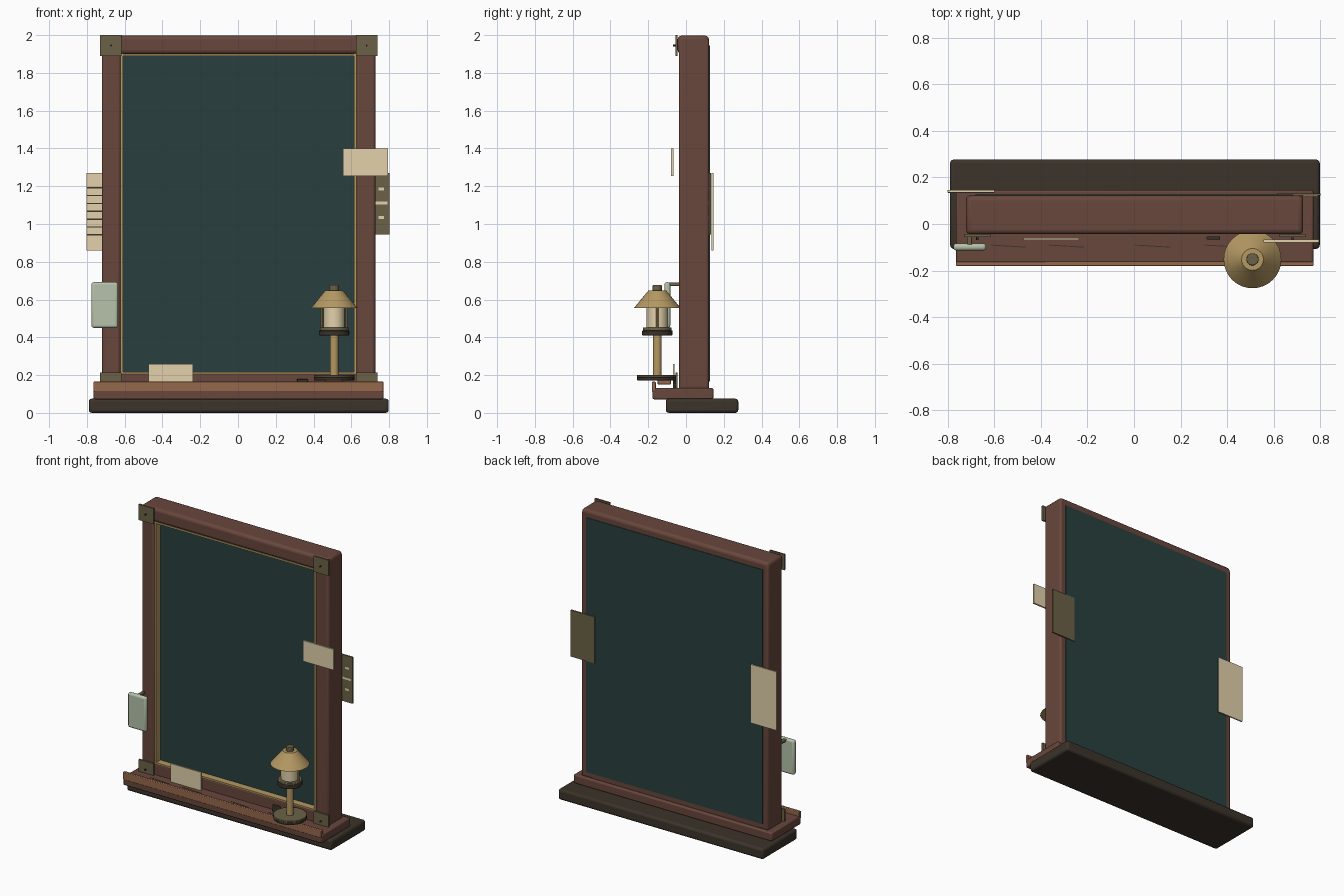
import bpy
import math

cube = bpy.data.objects.get("Cube")
if cube:
    bpy.data.objects.remove(cube, do_unlink=True)


def linear(c):
    c /= 255
    return c / 12.92 if c <= 0.04045 else ((c + 0.055) / 1.055) ** 2.4


def material(name, r, g, b):
    m = bpy.data.materials.new(name)
    m.use_nodes = True
    colour = (linear(r), linear(g), linear(b), 1)
    m.diffuse_color = colour
    m.node_tree.nodes["Principled BSDF"].inputs["Base Color"].default_value = colour
    return m


WOOD = material("red brown wood", 104, 71, 60)
LIGHT = material("light brown wood", 149, 104, 75)
DARK = material("dark wood", 59, 51, 42)
SLATE = material("slate green", 40, 64, 63)
BRASS = material("brass", 180, 152, 98)
BRONZE = material("dark bronze", 107, 97, 71)
PAPER = material("cream paper", 226, 209, 170)
MINT = material("pale green", 182, 194, 170)


def finish(ob, mat, bevel=0.0, segments=2):
    ob.data.materials.append(mat)
    if bevel:
        mod = ob.modifiers.new("soft edges", "BEVEL")
        mod.width = bevel
        mod.segments = segments
    bpy.ops.object.shade_smooth_by_angle(angle=math.radians(35))
    return ob


def box(name, mat, x, y, z, bevel=0.0, segments=2):
    """Box from three (low, high) ranges."""
    spans = (x, y, z)
    bpy.ops.mesh.primitive_cube_add(size=1, location=[(a + b) / 2 for a, b in spans])
    ob = bpy.context.object
    ob.name = name
    ob.scale = [b - a for a, b in spans]
    bpy.ops.object.transform_apply(location=False, rotation=False, scale=True)
    return finish(ob, mat, bevel, segments)


def cone(name, mat, x, y, z, r1, r2=None, bevel=0.0, sides=32):
    """Upright cylinder or cone frustum between two heights."""
    bpy.ops.mesh.primitive_cone_add(
        vertices=sides, radius1=r1, radius2=r1 if r2 is None else r2,
        depth=z[1] - z[0], location=(x, y, sum(z) / 2))
    bpy.context.object.name = name
    return finish(bpy.context.object, mat, bevel)


# Foot, ledge and raised lip
box("base_plinth", DARK, (-0.79, 0.798), (-0.107, 0.277), (0, 0.075), 0.016, 3)
box("ledge", WOOD, (-0.765, 0.771), (-0.178, 0.145), (0.072, 0.132), 0.008)
box("ledge_lip", LIGHT, (-0.765, 0.771), (-0.18, -0.16), (0.112, 0.165), 0.004)

# Frame
MID = 0.003
for side, s in (("right", -1), ("left", 1)):
    box(side + "_post", WOOD, sorted((MID + s * 0.624, MID + s * 0.724)), (-0.038, 0.122),
        (0.125, 1.98), 0.014, 3)
box("top_rail", WOOD, (MID - 0.724, MID + 0.724), (-0.044, 0.122), (1.9, 1.997), 0.02, 3)
box("bottom_rail", WOOD, (-0.65, 0.65), (-0.038, 0.122), (0.125, 0.207), 0.008)

# Writing board, wide at the rear
box("board", SLATE, (-0.68, 0.684), (0.012, 0.126), (0.165, 1.945))

# Brass trim around the opening
for side, s in (("right", -1), ("left", 1)):
    box(side + "_trim", BRASS, sorted((MID + s * 0.612, MID + s * 0.625)),
        (-0.036, 0.014), (0.205, 1.902))
for level, z in (("bottom", 0.205), ("top", 1.889)):
    box(level + "_trim", BRASS, (-0.615, 0.62), (-0.036, 0.014), (z, z + 0.012))

# Corner plates with screws
for side, x in (("right", -0.673), ("left", 0.681)):
    for level, z in (("top", 1.945), ("bottom", 0.16)):
        box(f"{level}_{side}_corner_plate", BRONZE, (x - 0.057, x + 0.057),
            (-0.056, -0.044), (z - 0.055, z + 0.055))
        bpy.ops.mesh.primitive_cylinder_add(
            vertices=12, radius=0.005, depth=0.014,
            location=(x, -0.062, z), rotation=(math.pi / 2, 0, 0))
        bpy.context.object.name = f"{level}_{side}_screw"
        finish(bpy.context.object, DARK)

# Cards
box("upper_card", PAPER, (0.557, 0.794), (-0.079, -0.067), (1.255, 1.4))
box("lower_card", PAPER, (-0.475, -0.237), (-0.069, -0.06), (0.13, 0.26))

# Ruled sheet behind the right post
box("ruled_sheet", PAPER, (-0.801, -0.599), (0.136, 0.145), (0.86, 1.27))
for i in range(7):
    z = 1.192 - i * 0.0415
    box(f"sheet_line_{i + 1}", DARK, (-0.8, -0.602), (0.134, 0.137), (z - 0.0035, z + 0.0035))

# Bronze panel behind the left post
box("rear_panel", BRONZE, (0.615, 0.801), (0.122, 0.132), (0.945, 1.27))
for i, (z, w) in enumerate(((1.185, 0.015), (1.11, 0.032), (1.035, 0.015))):
    box(f"panel_mark_{i + 1}", PAPER, (0.759 - w, 0.759 + w), (0.119, 0.123),
        (z - 0.008, z + 0.008))

# Hanging tablet and its hook
box("hanging_tablet", MINT, (-0.776, -0.635), (-0.114, -0.083), (0.45, 0.692), 0.013, 3)
box("tablet_hook", BRONZE, (-0.717, -0.695), (-0.1, -0.03), (0.672, 0.69), 0.004)

# Ledge grooves, clip and eraser block
for i, x in enumerate((-0.54, -0.29, 0.08, 0.38)):
    groove = box(f"ledge_groove_{i + 1}", DARK, (x - 0.075, x + 0.075),
                 (-0.097, -0.093), (0.13, 0.133))
    groove.rotation_euler.z = -0.06
box("ledge_clip", DARK, (0.312, 0.37), (-0.067, -0.053), (0.13, 0.18), 0.004)
box("eraser_block", LIGHT, (0.46, 0.555), (-0.15, -0.08), (0.15, 0.175), 0.004)

# Lamp
LX, LY = 0.509, -0.152
cone("lamp_foot", DARK, LX, LY, (0.172, 0.19), 0.107, bevel=0.003)
cone("lamp_foot_top", BRONZE, LX, LY, (0.188, 0.2), 0.107, bevel=0.002)
cone("lamp_stem", BRASS, LX, LY, (0.198, 0.415), 0.023)
cone("lamp_collar", DARK, LX, LY, (0.41, 0.437), 0.08, bevel=0.004)
cone("lamp_collar_top", BRONZE, LX, LY, (0.435, 0.452), 0.076, bevel=0.004)
cone("lamp_glass", PAPER, LX, LY, (0.448, 0.565), 0.056)
for side, s in (("right", -1), ("left", 1)):
    cone(side + "_lamp_rod", BRASS, LX + s * 0.066, LY, (0.445, 0.57), 0.006, sides=10)
cone("lamp_shade", BRASS, LX, LY, (0.555, 0.648), 0.124, 0.047)
cone("lamp_cap", BRONZE, LX, LY, (0.646, 0.676), 0.026, bevel=0.004)
